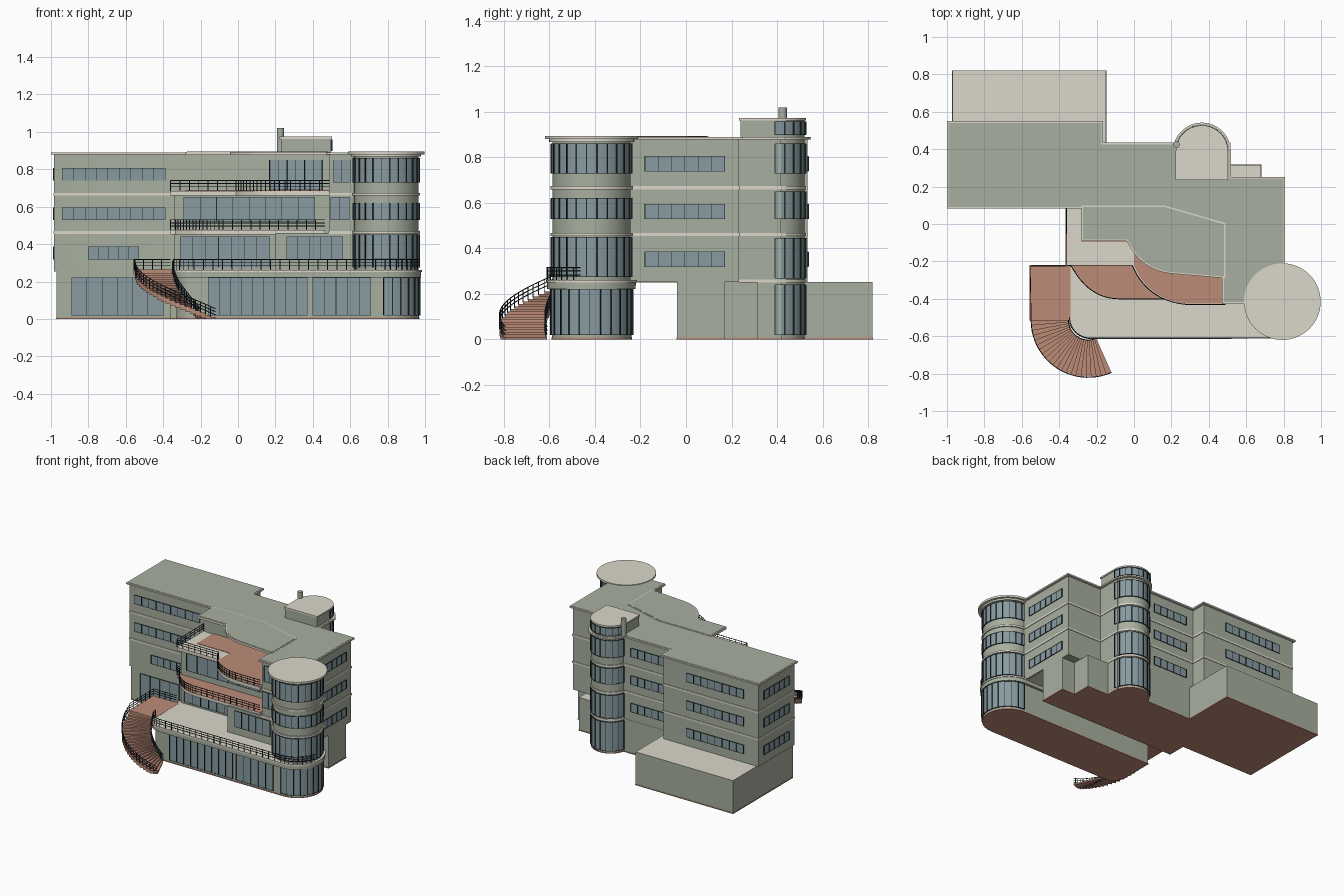
import bpy, bmesh, math
from math import cos, sin, radians
from mathutils import Vector

old = bpy.data.objects.get("Cube")
if old:
    bpy.data.objects.remove(old)


def material(name, rgb):
    m = bpy.data.materials.new(name)
    m.use_nodes = True
    m.diffuse_color = (*rgb, 1)
    m.node_tree.nodes["Principled BSDF"].inputs["Base Color"].default_value = (*rgb, 1)
    return m


WALL = material("sage_render", (0.39, 0.43, 0.345))
STONE = material("pale_stone", (0.71, 0.68, 0.585))
TILE = material("terracotta", (0.50, 0.26, 0.185))
GLASS = material("blue_glass", (0.245, 0.33, 0.355))
METAL = material("dark_metal", (0.018, 0.026, 0.03))
made = []


def finish(name, bm, mats):
    bmesh.ops.recalc_face_normals(bm, faces=bm.faces)
    me = bpy.data.meshes.new(name)
    bm.to_mesh(me)
    bm.free()
    for m in mats:
        me.materials.append(m)
    ob = bpy.data.objects.new(name, me)
    bpy.context.collection.objects.link(ob)
    made.append(ob)
    return ob


def add_prism(bm, pts, z0, z1):
    face = bm.faces.new([bm.verts.new((x, y, z0)) for x, y in pts])
    up = bmesh.ops.extrude_face_region(bm, geom=[face])["geom"]
    bmesh.ops.translate(bm, verts=[v for v in up if isinstance(v, bmesh.types.BMVert)],
                        vec=(0, 0, z1 - z0))


def prism(name, pts, z0, z1, side, top=None):
    bm = bmesh.new()
    add_prism(bm, pts, z0, z1)
    ob = finish(name, bm, [side, top or side])
    for p in ob.data.polygons:
        p.material_index = 1 if p.normal.z > 0.9 else 0


def arc(cx, cy, r, a0, a1, n=24):
    angles = [radians(a0 + (a1 - a0) * i / n) for i in range(n + 1)]
    return [(cx + r * cos(a), cy + r * sin(a)) for a in angles]


def circle(cx, cy, r, n=48):
    return arc(cx, cy, r, 0, 360, n)[:-1]


def bend(a, c, b, n=14):
    a, b, c = Vector(a), Vector(b), Vector(c)
    return [tuple(a * (1 - t) ** 2 + c * 2 * t * (1 - t) + b * t * t)
            for t in (i / n for i in range(n + 1))]


def rect(x0, x1, y0, y1):
    return [(x0, y0), (x1, y0), (x1, y1), (x0, y1)]


def grow(pts, d):
    """Mitred outward offset of a counter-clockwise outline."""
    out = []
    for i, p in enumerate(pts):
        p, a, b = Vector(p), Vector(pts[i - 1]), Vector(pts[(i + 1) % len(pts)])
        u, v = (p - a).normalized(), (b - p).normalized()
        n1, n2 = Vector((u.y, -u.x)), Vector((v.y, -v.x))
        out.append(tuple(p + (n1 + n2) * d / (1 + n1.dot(n2))))
    return out


def slab_along(bm, a, b, inner, outer, z0, z1):
    u = (b - a).normalized()
    n = Vector((u.y, -u.x))
    add_prism(bm, [tuple(q) for q in (a + n * inner, a + n * outer, b + n * outer, b + n * inner)], z0, z1)


def window(name, p, q, z0, z1, panes):
    """Glass plate with dark frame on the right-hand side of p to q."""
    p, q = Vector(p), Vector(q)
    u = (q - p).normalized() * 0.0014
    bm = bmesh.new()
    slab_along(bm, p, q, -0.004, 0.003, z0, z1)
    finish(name + "_glass", bm, [GLASS])
    bm = bmesh.new()
    for i in range(panes + 1):
        c = p.lerp(q, i / panes)
        slab_along(bm, c - u, c + u, -0.004, 0.007, z0, z1)
    for z in (z0, z1):
        slab_along(bm, p - u, q + u, -0.004, 0.005, z - 0.001, z + 0.001)
    finish(name + "_frame", bm, [METAL])


def round_window(name, cx, cy, r, a0, a1, z0, z1, panes):
    prism(name + "_glass", arc(cx, cy, r + 0.004, a0, a1, 40) + arc(cx, cy, r - 0.01, a1, a0, 40),
          z0, z1, GLASS)
    bm = bmesh.new()
    for i in range(panes + 1):
        a = a0 + (a1 - a0) * i / panes
        h = math.degrees(0.0019 / r)
        add_prism(bm, arc(cx, cy, r + 0.009, a - h, a + h, 1) + arc(cx, cy, r - 0.005, a + h, a - h, 1), z0, z1)
    for z in (z0, z1):
        add_prism(bm, arc(cx, cy, r + 0.007, a0, a1, 40) + arc(cx, cy, r - 0.005, a1, a0, 40),
                  z - 0.001, z + 0.001)
    finish(name + "_frame", bm, [METAL])


def railing(name, path, height=0.055, gap=0.05):
    """Three rails and regular posts along a path of 3D points."""
    cu = bpy.data.curves.new(name, "CURVE")
    cu.dimensions = "3D"
    cu.bevel_depth = 0.0025
    cu.bevel_resolution = 1
    cu.materials.append(METAL)

    def line(pts):
        sp = cu.splines.new("POLY")
        sp.points.add(len(pts) - 1)
        for s, c in zip(sp.points, pts):
            s.co = (*c, 1)

    path = [Vector(c) for c in path]
    for f in (0.4, 0.7, 1):
        line([c + Vector((0, 0, height * f)) for c in path])
    for a, b in zip(path, path[1:]):
        n = max(1, round((b - a).length / gap))
        for i in range(n):
            c = a.lerp(b, i / n)
            line([c, c + Vector((0, 0, height))])
    bpy.context.collection.objects.link(bpy.data.objects.new(name, cu))


def at(pts, z):
    return [(x, y, z) for x, y in pts]


# Ground floor: rear base and front pavilion on thin terracotta plinths
base = [(-.97, .1), (-.36, .1), (-.36, -.04), (.79, -.04), (.79, .17), (.68, .17), (.68, .315),
        (.5, .315), (.5, .42), (-.15, .42), (-.15, .82), (-.97, .82)]
prism("rear_base", base, 0.004, 0.253, WALL, STONE)
prism("rear_plinth", grow(base, .002), 0, 0.008, TILE)
TX, TY, TR = 0.793, -0.415, 0.172
pavilion = arc(-.23, -.49, .1, 180, 270, 8) + arc(TX, TY, TR + .003, -90, 90) + [(-.33, -.24)]
prism("pavilion", pavilion, 0.004, 0.23, WALL, STONE)
prism("pavilion_plinth", grow(pavilion, .002), 0, 0.008, TILE)
terrace = arc(-.235, -.5, .115, 180, 270, 10) + arc(.785, TY, .198, -90, 90) + [(-.35, -.217)]
prism("terrace_fascia", grow(terrace, -.004), 0.222, 0.25, WALL)
prism("terrace_slab", terrace, 0.25, 0.262, STONE)
prism("terrace_link", rect(-.36, .78, -.24, .1), 0.25, 0.261, STONE)
prism("terrace_tile_edge", rect(-.366, -.36, -.22, .1), 0.25, 0.262, TILE)
window("ground_window_left", (-.89, .1), (-.4, .1), .02, .22, 6)
window("ground_window_mid", (-.16, -.59), (.37, -.59), .02, .22, 9)
window("ground_window_right", (.4, -.59), (.71, -.59), .02, .22, 5)

# Main upper block with bands and rimmed roof
main = [(-.983, .1), (.16, .1), (.488, .01), (.488, -.41), (.79, -.41), (.79, .234), (.5, .234),
        (.5, .418), (-.183, .418), (-.183, .533), (-.983, .533)]
prism("main_block", main, 0.253, 0.88, WALL)
for i, z in enumerate((.455, .66)):
    prism(f"main_band_{i}", grow(main, .004), z, z + .014, STONE)
prism("main_roof_rim", grow(main, .017), 0.878, 0.889, STONE)
prism("main_roof", grow(main, .008), 0.885, 0.8905, WALL)
canopy = [(-.28, .1), (-.28, -.09), (-.05, -.09)] + bend((-.04, -.09), (.04, -.25), (.2, -.265)) + \
    [(.49, -.29), (.49, .005), (.16, .1)]
prism("roof_canopy", canopy, 0.876, 0.8925, STONE)
prism("canopy_top", grow(canopy, -.008), 0.89, 0.894, WALL)

# Front volumes below the balconies
prism("first_floor_front", [(-.34, .1), (-.34, -.2), (.2, -.2), (.2, -.41), (.5, -.41), (.5, .1)],
      0.255, 0.46, WALL)
prism("second_floor_front", rect(-.34, .49, -.2, .1), 0.46, 0.67, WALL)
window("first_floor_glazing", (-.31, -.2), (.17, -.2), .275, .44, 7)
window("first_floor_bay", (.26, -.41), (.56, -.41), .32, .44, 5)
window("second_floor_glazing", (-.29, -.2), (.41, -.2), .52, .65, 8)
window("top_floor_glazing", (.17, .0973), (.45, .0204), .69, .85, 6)
window("second_floor_side", (.495, -.41), (.595, -.41), .53, .65, 2)
window("top_floor_side", (.51, -.41), (.6, -.41), .73, .85, 2)

# Curved balconies
low_edge = [(-.36, .1), (-.36, -.22)] + bend((-.335, -.225), (-.24, -.4), (-.08, -.4)) + [(.465, -.4)]
top_edge = [(-.36, .1), (-.36, -.22)] + bend((-.01, -.22), (.07, -.41), (.28, -.43)) + [(.488, -.43)]
prism("lower_balcony", low_edge + [(.465, .05)], 0.452, 0.475, STONE, TILE)
prism("upper_balcony", top_edge + [(.488, .05)], 0.66, 0.685, STONE)
prism("upper_balcony_tiles", [(-.28, .1), (-.28, -.095), (0, -.095)] +
      bend((0, -.22), (.075, -.405), (.28, -.425)) + [(.485, -.425), (.485, .02), (.16, .1)],
      0.683, 0.688, TILE)
railing("lower_balcony_railing", at(low_edge, .475))
railing("upper_balcony_railing", at(top_edge, .685))

# Strip windows, three storeys per wall
for i, z in enumerate((.32, .53, .74)):
    right = -.53 if i == 0 else -.39
    window(f"front_strip_{i}", (-.8 if i == 0 else -.94, .1), (right, .1), z, z + .065, 5 if i == 0 else 9)
    window(f"right_strip_{i}", (.79, -.18), (.79, .17), z, z + .065, 6)
    window(f"back_strip_{i}", (-.38, .533), (-.86, .533), z, z + .065, 8)
    window(f"back_mid_strip_{i}", (.17, .418), (-.12, .418), z, z + .065, 5)
    window(f"left_strip_{i}", (-.983, .47), (-.983, .17), z, z + .065, 5)

# Round corner tower
prism("corner_tower", circle(TX, TY, TR), 0.24, 0.88, WALL)
for i, (z0, z1) in enumerate(((.02, .22), (.275, .45), (.53, .62), (.73, .86))):
    round_window(f"corner_window_{i}", TX, TY, TR + (.003 if i == 0 else 0),
                 -95 if i == 0 else -175, 90 if i == 0 else 130, z0, z1, 12 if i == 0 else 20)
for i, (z, r) in enumerate(((.455, .181), (.66, .181), (.868, .186))):
    prism(f"corner_band_{i}", circle(TX, TY, r), z, z + .014, STONE)
prism("corner_roof", circle(TX, TY, .205, 64), 0.88, 0.895, STONE)

# Rear stair tower with penthouse and flue
SX, SY, SR = 0.363, 0.387, 0.134
stair = [(SX - SR, .24), (SX + SR, .24)] + arc(SX, SY, SR, 0, 180)
prism("stair_tower", stair, 0.004, 0.965, WALL, STONE)
prism("stair_plinth", grow(stair, .002), 0, 0.008, TILE)
for i, (z0, z1) in enumerate(((.02, .24), (.27, .445), (.53, .65), (.73, .86), (.9, .957))):
    round_window(f"stair_window_{i}", SX, SY, SR, 2, 165, z0, z1, 9)
for i, z in enumerate((.25, .455, .66)):
    prism(f"stair_band_{i}", grow(stair, .006), z, z + .014, STONE)
prism("stair_cornice_rim", grow(stair, .021), 0.878, 0.889, STONE)
prism("stair_cornice", grow(stair, .013), 0.885, 0.8905, WALL)
prism("penthouse_roof", grow(stair, .006), 0.963, 0.974, STONE)
prism("flue", circle(.227, .425, .018, 20), 0.88, 1.02, WALL)

# Landing and curved outdoor stair
prism("stair_landing", rect(-.56, -.34, -.515, -.22), 0.238, 0.263, TILE)
CX, CY, RI, RO, STEPS = -.245, -.515, .105, .305, 22
sweep = 114 / STEPS
bm = bmesh.new()
for i in range(STEPS):
    a, z = 180 + i * sweep, 0.255 * (1 - (i + 1) / (STEPS + 1))
    add_prism(bm, arc(CX, CY, RO, a, a + sweep, 2) + arc(CX, CY, RI, a + sweep, a, 2), max(0, z - .028), z)
finish("curved_steps", bm, [TILE])
for label, r in (("inner", RI), ("outer", RO)):
    pts = arc(CX, CY, r, 180, 180 + 114, STEPS)
    railing(label + "_stair_railing", [(x, y, .255 * (1 - i / STEPS)) for i, (x, y) in enumerate(pts)], .055)
railing("landing_railing", at([(-.55, -.515), (-.555, -.225), (-.36, -.225)], .262))
railing("terrace_railing", at(arc(-.235, -.5, .11, 180, 270, 6) + arc(.785, TY, .193, -90, -15, 8), .262))

# Smooth the round parts, keep edges crisp
for ob in made:
    ob.select_set(True)
bpy.context.view_layer.objects.active = made[0]
bpy.ops.object.shade_smooth_by_angle(angle=radians(25))
